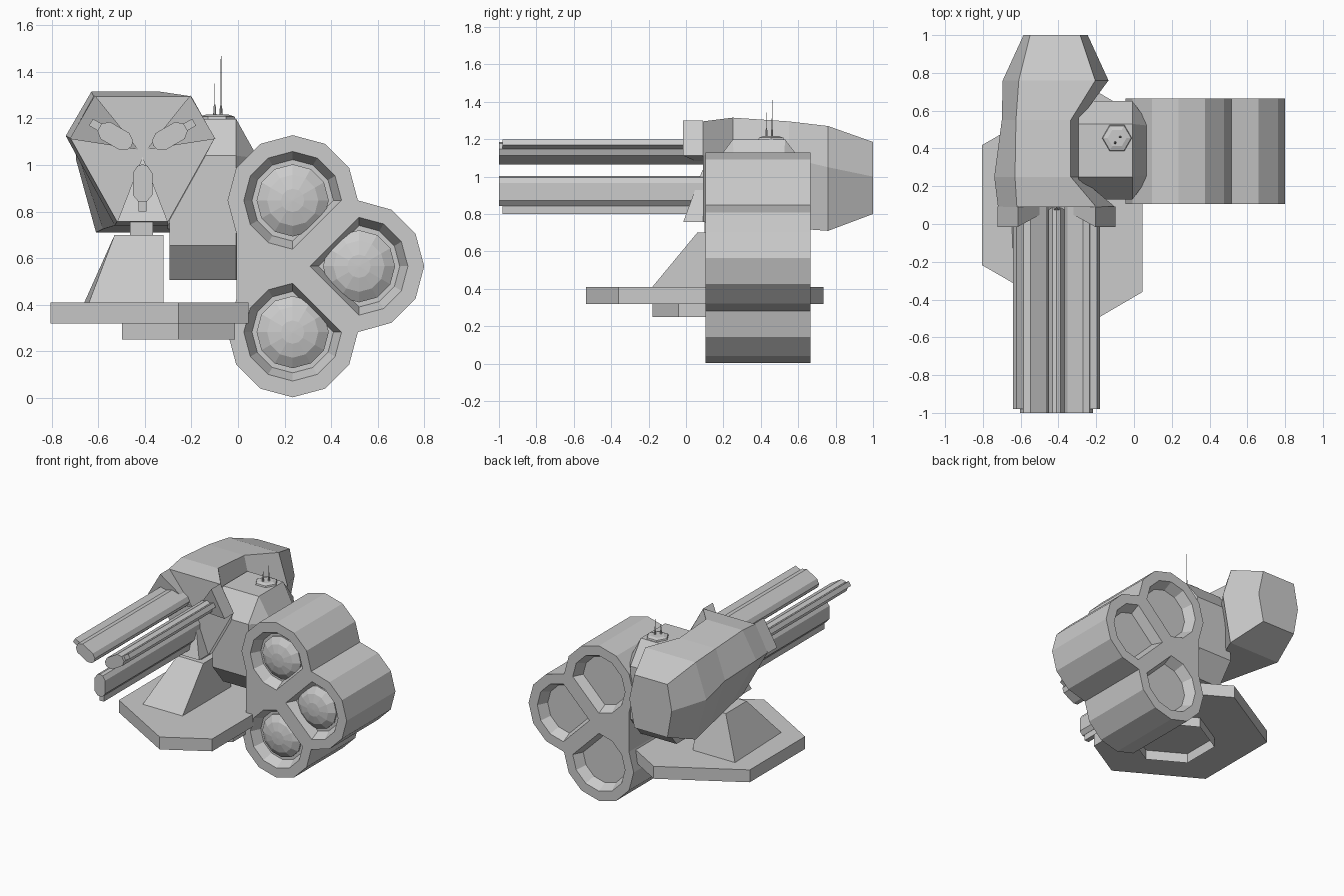
import bpy, bmesh
from math import sin, cos, radians
from mathutils import Vector

if "Cube" in bpy.data.objects:
    bpy.data.objects.remove(bpy.data.objects["Cube"])


def loft(name, strips, cap_start=True, cap_end=True):
    """Skin one or more stacks of equal-length point rings into a mesh object."""
    bm = bmesh.new()
    for rings in strips:
        vs = [[bm.verts.new(p) for p in r] for r in rings]
        n = len(vs[0])
        for a, b in zip(vs, vs[1:]):
            for i in range(n):
                j = (i + 1) % n
                bm.faces.new((a[i], a[j], b[j], b[i]))
        if cap_start:
            bm.faces.new(vs[0])
        if cap_end:
            bm.faces.new(vs[-1])
    bmesh.ops.recalc_face_normals(bm, faces=bm.faces)
    me = bpy.data.meshes.new(name)
    bm.to_mesh(me)
    bm.free()
    ob = bpy.data.objects.new(name, me)
    bpy.context.collection.objects.link(ob)
    return ob


def at_y(pts, y):
    return [(x, y, z) for x, z in pts]


def at_z(pts, z):
    return [(x, y, z) for x, y in pts]


def arc(cx, cy, r, angles):
    return [(cx + r * cos(radians(a)), cy + r * sin(radians(a))) for a in angles]


def rect(x0, x1, y0, y1):
    return [(x0, y0), (x1, y0), (x1, y1), (x0, y1)]


# Base: hexagonal plate clipped beside the pod, with an open skirt below
CX, CY = -0.255, 0.1
plate = [(0.045, -0.36), (0.045, 0.56)] + arc(CX, CY, 0.635, (90, 150, 210, 270))
loft("base_plate", [[at_z(plate, 0.32), at_z(plate, 0.41)]])
skirt = arc(CX, CY, 0.28, range(30, 390, 60))
loft("base_skirt", [[at_z(skirt, 0.25), at_z(skirt, 0.32)]], cap_start=False)

# Pedestal and neck
foot = [(-0.64, -0.18), (-0.32, -0.18), (-0.32, 0.38), (-0.66, 0.38)]
loft("pedestal", [[at_z(foot, 0.41), at_z(rect(-0.53, -0.32, 0.06, 0.3), 0.70)]])
neck = rect(-0.465, -0.365, 0.1, 0.28)
loft("neck", [[at_z(neck, 0.69), at_z(neck, 0.77)]])

# Gun housing: six-sided sections from front to back
sections = [
    (0.09, [(-.62, 1.295), (-.2, 1.295), (-.10, 1.115), (-.30, .757), (-.52, .757), (-.72, 1.115)]),
    (0.25, [(-.63, 1.315), (-.335, 1.315), (-.29, 1.12), (-.30, .74), (-.53, .74), (-.74, 1.125)]),
    (0.55, [(-.625, 1.295), (-.335, 1.295), (-.29, 1.1), (-.30, .725), (-.58, .725), (-.70, 1.08)]),
    (0.76, [(-.61, 1.27), (-.205, 1.27), (-.135, 1.05), (-.20, .71), (-.61, .71), (-.695, 1.02)]),
    (1.00, [(-.55, 1.185), (-.285, 1.185), (-.245, 1.0), (-.285, .80), (-.55, .80), (-.585, 1.0)]),
]
loft("gun_housing", [[at_y(p, y) for y, p in sections]])

# Three barrels with outer rails and muzzle wedges, turned about the gun axis
GX, GZ = -0.41, 1.056


def turned(pts, angle):
    """(across, outward) coordinates to x, z; angle 0 points down."""
    c, s = cos(radians(angle)), sin(radians(angle))
    return [(GX + u * c + v * s, GZ + u * s - v * c) for u, v in pts]


barrel = [(-0.022, .06), (0, .053), (.022, .06), (.042, .09), (.042, .185),
          (.018, .213), (-.018, .213), (-.042, .185), (-.042, .09)]
rail = rect(-0.017, 0.017, 0.2, 0.256)
for label, ang in (("lower", 0), ("right", 120), ("left", 240)):
    b, r = turned(barrel, ang), turned(rail, ang)
    loft(label + "_barrel", [[at_y(b, -1), at_y(b, 0.1)]])
    loft(label + "_barrel_rail", [[at_y(r, -0.98), at_y(r, 0.1)]])
    p, q, tip = turned([(-0.108, 0.299), (0.108, 0.299), (0, 0.02)], ang)
    front = at_y([p, q], -0.015) + at_y([tip], 0.088)
    loft(label + "_muzzle_wedge", [[front, at_y([p, q, tip], 0.092)]])

# Central body: bevelled block reaching into the pod
block = [(.13, .655), (.25, .505), (.53, .505), (.65, .655),
         (.65, 1.04), (.53, 1.198), (.25, 1.198), (.13, 1.04)]
end = [(.25, .68), (.27, .66), (.51, .66), (.53, .68),
       (.53, 1.03), (.52, 1.04), (.26, 1.04), (.25, 1.03)]
loft("central_body", [[[(x, y, z) for y, z in prof]
                       for x, prof in ((-0.295, block), (-0.008, block), (0.08, end))]])

# Antenna hub and two needles
hexa = range(0, 360, 60)
loft("antenna_hub", [[at_z(arc(-.09, .455, r, hexa), z)
                      for r, z in ((.082, 1.19), (.075, 1.208), (.05, 1.216))]])
for name, x, y, top in (("tall_antenna", -.073, .46, 1.478), ("short_antenna", -.1, .43, 1.35)):
    loft(name, [[at_z(arc(x, y, r, hexa), z)
                 for r, z in ((.007, 1.21), (.005, 1.25), (.002, 1.26), (.001, top))]])

# Rocket pod: three merged twelve-sided lobes
Y0, Y1, R = 0.105, 0.665, 0.28
TOP, SIDE, LOW = (0.235, 0.848), (0.52, 0.565), (0.235, 0.282)
outline = (arc(*TOP, R, range(0, 211, 30)) + arc(*LOW, R, range(150, 361, 30))
           + arc(*SIDE, R, range(-60, 61, 30)))
pod = loft("rocket_pod", [[at_y(outline, Y0), at_y(outline, Y1)]])

# Recessed tube mouths, front and back, flattened toward each other
tubes = [(TOP, (300, 330)), (LOW, (30, 60)), (SIDE, (120, 150, 210, 240))]
cuts, domes, dishes = [], [], []
for c, skip in tubes:
    angles = [a for a in range(0, 360, 30) if a not in skip]
    for y, d in ((Y0, 1), (Y1, -1)):
        cuts.append([at_y(arc(*c, r, angles), y + d * k)
                     for r, k in ((.2175, -.02), (.21, 0), (.175, .07))])
    full = range(0, 360, 30)
    domes.append([at_y(arc(*c, r, full), y)
                  for r, y in ((.155, .18), (.155, .165), (.11, .135), (.05, .12), (.004, .118))])
cutter = loft("tube_cutter", cuts)
cutter.hide_render = True
mod = pod.modifiers.new("tubes", "BOOLEAN")
mod.operation, mod.solver, mod.object = "DIFFERENCE", "EXACT", cutter
bpy.context.view_layer.objects.active = pod
bpy.ops.object.modifier_apply(modifier=mod.name)
bpy.data.objects.remove(cutter)

# Faceted rocket noses in the front mouths
loft("rocket_noses", domes)
